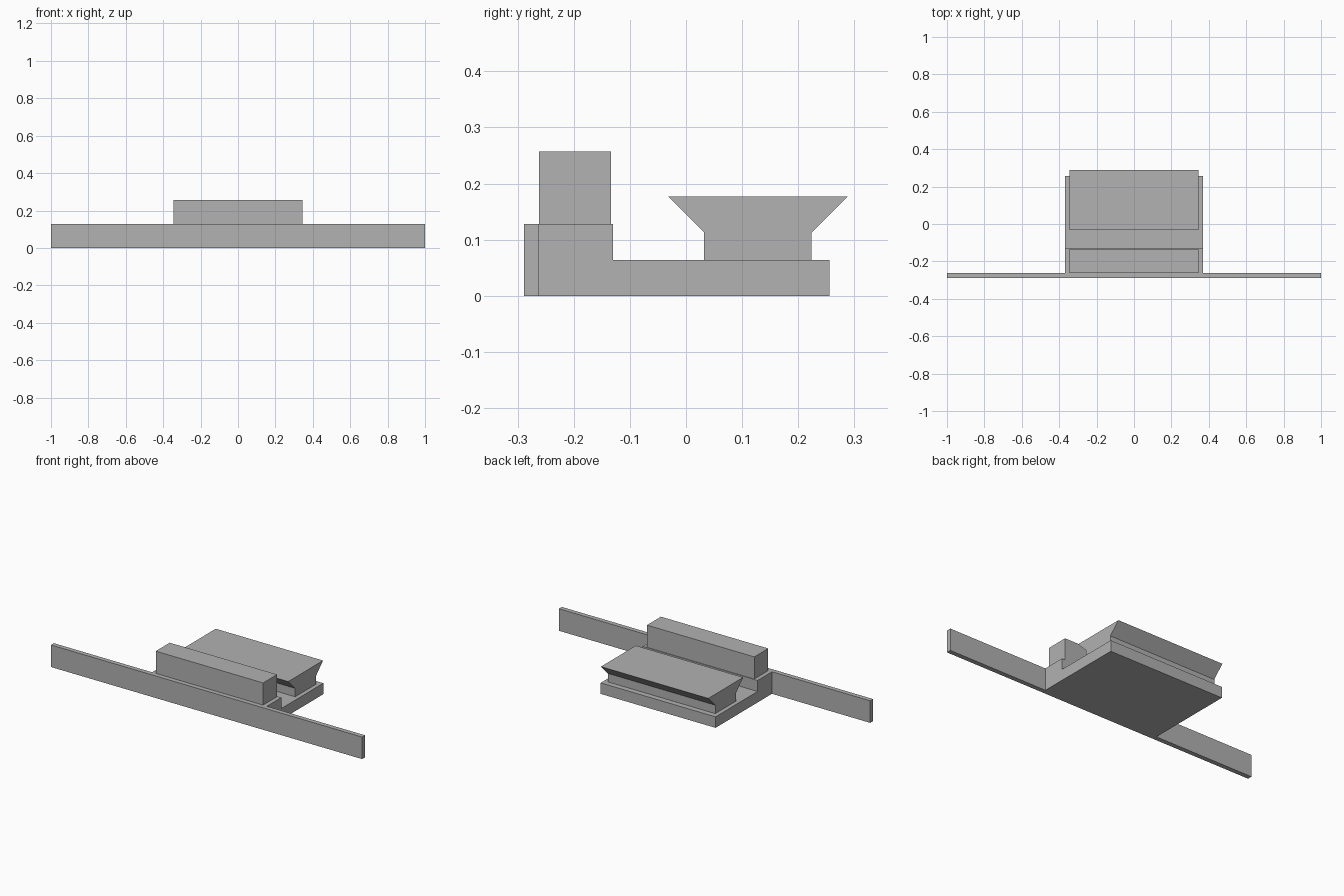
import bpy
import bmesh

cube = bpy.data.objects.get("Cube")
if cube:
    bpy.data.objects.remove(cube, do_unlink=True)

GREY = (0.445, 0.445, 0.445, 1.0)
grey = bpy.data.materials.new("plain grey")
grey.use_nodes = True
grey.diffuse_color = GREY
grey.node_tree.nodes["Principled BSDF"].inputs["Base Color"].default_value = GREY


def extrude_profile(name, profile, half_width):
    """Sweep a (y, z) side profile across x, centred on x = 0."""
    bm = bmesh.new()
    face = bm.faces.new([bm.verts.new((-half_width, y, z)) for y, z in profile])
    swept = bmesh.ops.extrude_face_region(bm, geom=[face])["geom"]
    verts = [v for v in swept if isinstance(v, bmesh.types.BMVert)]
    bmesh.ops.translate(bm, verts=verts, vec=(2 * half_width, 0, 0))
    bmesh.ops.recalc_face_normals(bm, faces=bm.faces)
    mesh = bpy.data.meshes.new(name)
    bm.to_mesh(mesh)
    bm.free()
    mesh.materials.append(grey)
    obj = bpy.data.objects.new(name, mesh)
    bpy.context.collection.objects.link(obj)
    return obj


def box_profile(y0, y1, z0, z1):
    return [(y0, z0), (y1, z0), (y1, z1), (y0, z1)]


BASE_HALF, BLOCK_HALF = 0.369, 0.345
BACK_OF_PLATE, STEP_Y = -0.262, -0.13
FLOOR_Z, STEP_Z = 0.064, 0.128

# Long thin plate across the front
extrude_profile("front_plate", box_profile(-0.289, BACK_OF_PLATE, 0, STEP_Z), 1.0)

# Stepped base behind the plate
extrude_profile("stepped_base", [
    (BACK_OF_PLATE, 0), (0.256, 0), (0.256, FLOOR_Z),
    (STEP_Y, FLOOR_Z), (STEP_Y, STEP_Z), (BACK_OF_PLATE, STEP_Z),
], BASE_HALF)

# Rectangular block on the raised step
extrude_profile("front_block", box_profile(BACK_OF_PLATE, -0.134, STEP_Z, 0.257), BLOCK_HALF)

# Flared rail on the low floor
extrude_profile("flared_rail", [
    (0.032, FLOOR_Z), (0.224, FLOOR_Z), (0.224, 0.113),
    (0.288, 0.177), (-0.032, 0.177), (0.032, 0.113),
], BLOCK_HALF)
